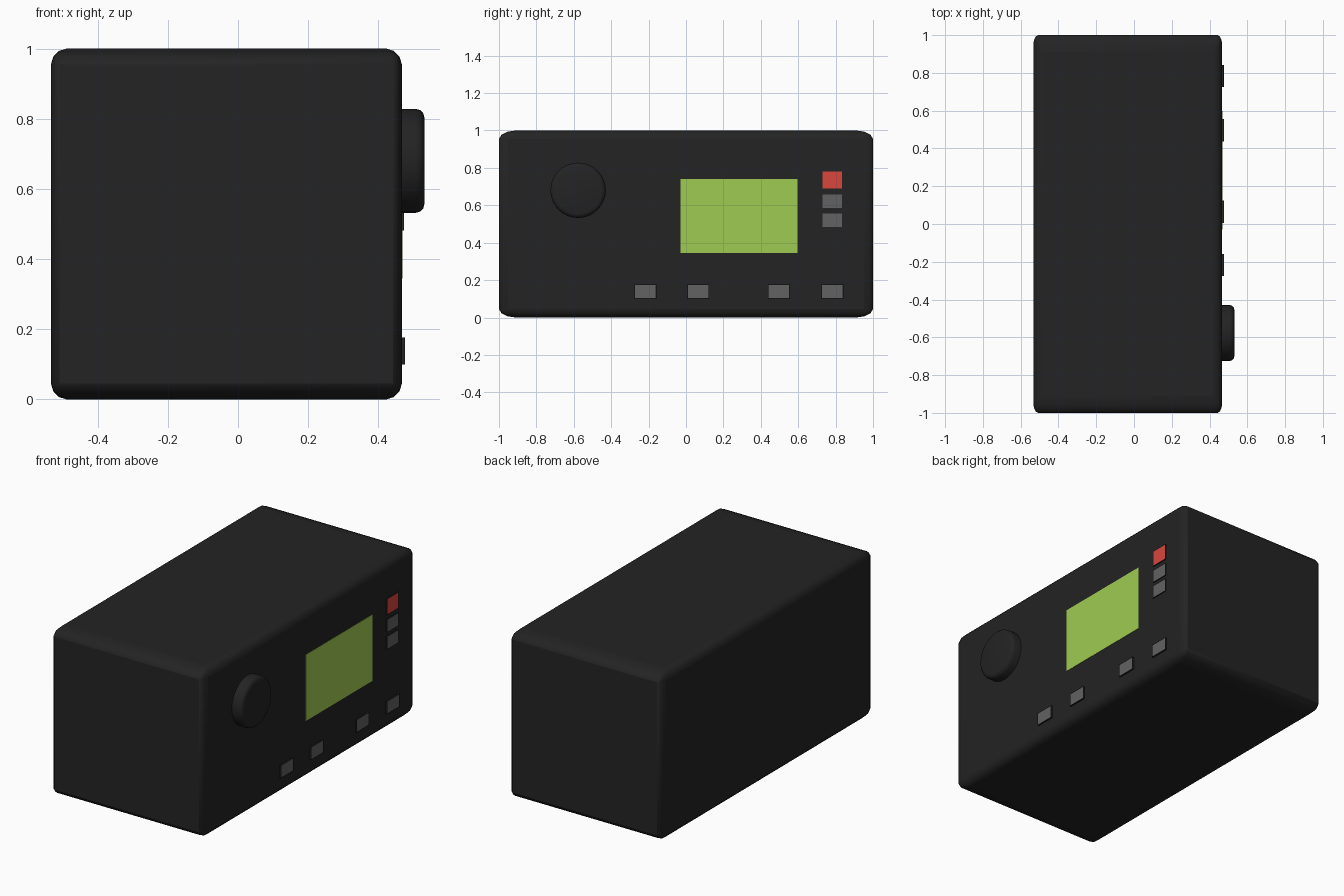
import bpy, bmesh, math
from mathutils import Matrix, Vector

if "Cube" in bpy.data.objects:
    bpy.data.objects.remove(bpy.data.objects["Cube"])

FRONT_X = 0.467  # plane of the control panel


def material(name, rgb):
    m = bpy.data.materials.new(name)
    m.diffuse_color = (*rgb, 1)
    m.use_nodes = True
    m.node_tree.nodes["Principled BSDF"].inputs["Base Color"].default_value = m.diffuse_color
    return m


BLACK = material("black_plastic", (0.017, 0.017, 0.017))
GREY = material("grey_button", (0.122, 0.122, 0.122))
RED = material("red_button", (0.686, 0.061, 0.048))
LIME = material("lime_display", (0.352, 0.597, 0.084))


def finish(bm, name, mats, smooth=None):
    bmesh.ops.recalc_face_normals(bm, faces=bm.faces)
    mesh = bpy.data.meshes.new(name)
    bm.to_mesh(mesh)
    bm.free()
    for m in mats:
        mesh.materials.append(m)
    ob = bpy.data.objects.new(name, mesh)
    bpy.context.collection.objects.link(ob)
    if smooth:
        bpy.ops.object.select_all(action='DESELECT')
        ob.select_set(True)
        bpy.context.view_layer.objects.active = ob
        bpy.ops.object.shade_smooth_by_angle(angle=math.radians(smooth))
    return ob


def box(x0, x1, y0, y1, z0, z1):
    bm = bmesh.new()
    bmesh.ops.create_cube(bm, size=1)
    for v in bm.verts:
        v.co = Vector(((x0, x1)[v.co.x > 0], (y0, y1)[v.co.y > 0], (z0, z1)[v.co.z > 0]))
    return bm


# Case: rounded unit cube with tighter upright edges, stretched along y
bm = box(FRONT_X - 1, FRONT_X, -0.5, 0.5, 0, 1)
weight = bm.edges.layers.float.new("bevel_weight_edge")
for e in bm.edges:
    upright = abs(e.verts[0].co.z - e.verts[1].co.z) > 0.5
    e[weight] = 0.55 if upright else 1.0
case = finish(bm, "case", [BLACK])
case.scale.y = 2
bev = case.modifiers.new("rounded_edges", 'BEVEL')
bev.limit_method = 'WEIGHT'
bev.width = 0.045
bev.segments = 3
bpy.ops.object.select_all(action='DESELECT')
case.select_set(True)
bpy.context.view_layer.objects.active = case
bpy.ops.object.shade_smooth_by_angle(angle=math.radians(40))

# Display: thin plate on the panel
finish(box(FRONT_X - 0.004, FRONT_X + 0.002, -0.03, 0.597, 0.345, 0.74), "display", [LIME])

# Dial: disc with a rounded outer rim
bm = bmesh.new()
bmesh.ops.create_cone(bm, cap_ends=True, segments=32, radius1=0.148, radius2=0.148, depth=0.073,
                      matrix=Matrix.Translation((FRONT_X + 0.0275, -0.577, 0.68))
                      @ Matrix.Rotation(math.pi / 2, 4, 'Y'))
rim = [e for e in bm.edges if all(v.co.x > FRONT_X for v in e.verts)]
bmesh.ops.bevel(bm, geom=rim, offset=0.024, segments=3, profile=0.5, affect='EDGES')
finish(bm, "dial", [BLACK], 35)


# Buttons: black surround with a coloured inset face
def button(name, y, z, w, h, height, border, colour):
    bm = box(FRONT_X - 0.01, FRONT_X + height, y - w / 2 - border, y + w / 2 + border,
             z - h / 2 - border, z + h / 2 + border)
    face = max(bm.faces, key=lambda f: f.calc_center_median().x)
    bmesh.ops.inset_region(bm, faces=[face], thickness=border)
    face.material_index = 1
    finish(bm, name, [BLACK, colour])


for i, y in enumerate((-0.217, 0.065, 0.497, 0.783)):
    button(f"lower_button_{i + 1}", y, 0.138, 0.106, 0.066, 0.009, 0.006, GREY)
for i, (z, h, col) in enumerate(((0.736, 0.088, RED), (0.622, 0.07, GREY), (0.521, 0.07, GREY))):
    button(f"side_button_{i + 1}", 0.783, z, 0.102, h, 0.006, 0.004, col)
